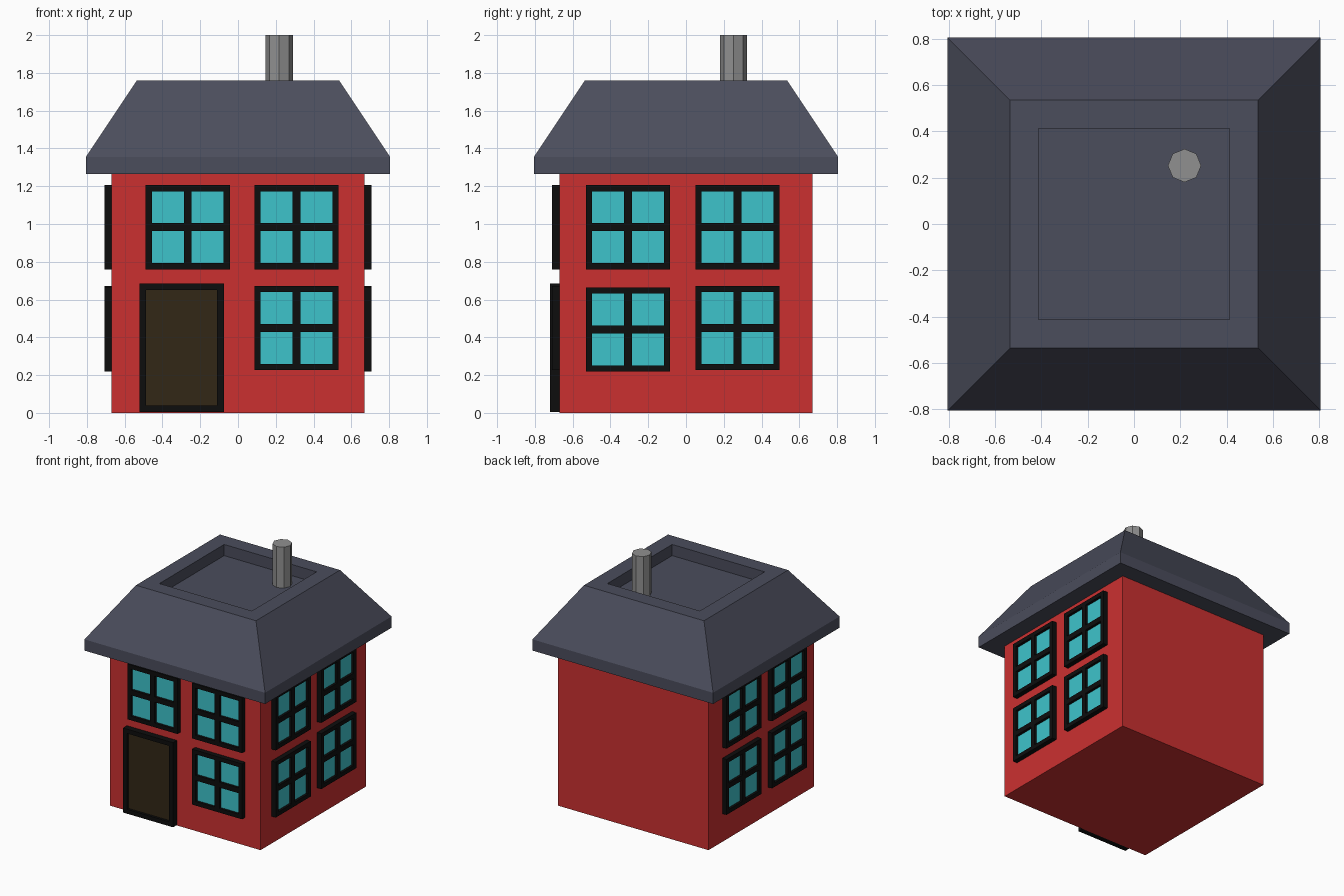
import bpy, bmesh
from math import radians
from mathutils import Matrix, Vector

if "Cube" in bpy.data.objects:
    bpy.data.objects.remove(bpy.data.objects["Cube"])


def material(name, rgb):
    m = bpy.data.materials.new(name)
    m.diffuse_color = (*rgb, 1)
    m.use_nodes = True
    m.node_tree.nodes["Principled BSDF"].inputs["Base Color"].default_value = m.diffuse_color
    return m


RED = material("red_wall", (0.6, 0.03, 0.03))
SLATE = material("slate", (0.07, 0.074, 0.107))
BLACK = material("black_frame", (0.004, 0.004, 0.004))
GLASS = material("glass", (0.048, 0.55, 0.6))
WOOD = material("dark_wood", (0.032, 0.02, 0.008))
STONE = material("chimney_grey", (0.28, 0.28, 0.28))


def make_object(name, bm, mats):
    bmesh.ops.recalc_face_normals(bm, faces=bm.faces)
    mesh = bpy.data.meshes.new(name)
    bm.to_mesh(mesh)
    bm.free()
    for m in mats:
        mesh.materials.append(m)
    ob = bpy.data.objects.new(name, mesh)
    bpy.context.collection.objects.link(ob)
    return ob


def square_loft(name, profile, mat):
    """Square rings of (half width, z), joined and capped at both ends."""
    bm = bmesh.new()
    rings = [[bm.verts.new((sx * r, sy * r, z))
              for sx, sy in ((-1, -1), (1, -1), (1, 1), (-1, 1))]
             for r, z in profile]
    for a, b in zip(rings, rings[1:]):
        for i in range(4):
            j = (i + 1) % 4
            bm.faces.new((a[i], a[j], b[j], b[i]))
    bm.faces.new(rings[0])
    bm.faces.new(rings[-1])
    return make_object(name, bm, [mat])


def framed_panel(name, u, z, us, zs, depth, turn, panel_mat, recess=0.02):
    """Raised frame on a wall; every odd grid cell is a recessed panel."""
    bm = bmesh.new()
    front = -WALL - depth
    grid = [[bm.verts.new((u + a, front, z + b)) for a in us] for b in zs]
    panels = []
    for r in range(len(zs) - 1):
        for c in range(len(us) - 1):
            f = bm.faces.new((grid[r][c], grid[r][c + 1],
                              grid[r + 1][c + 1], grid[r + 1][c]))
            if r % 2 and c % 2:
                panels.append(f)
    # outer sides of the frame, back to the wall
    rim = [e for e in bm.edges if e.is_boundary]
    ext = bmesh.ops.extrude_edge_only(bm, edges=rim)["geom"]
    bmesh.ops.translate(bm, vec=Vector((0, depth, 0)),
                        verts=[g for g in ext if isinstance(g, bmesh.types.BMVert)])
    # recessed panes
    ext = bmesh.ops.extrude_face_region(bm, geom=panels)["geom"]
    bmesh.ops.translate(bm, vec=Vector((0, recess, 0)),
                        verts=[g for g in ext if isinstance(g, bmesh.types.BMVert)])
    for g in ext:
        if isinstance(g, bmesh.types.BMFace):
            g.material_index = 1
    bmesh.ops.delete(bm, geom=[f for f in panels if f.is_valid], context='FACES_ONLY')
    bmesh.ops.transform(bm, matrix=Matrix.Rotation(radians(turn), 4, 'Z'), verts=bm.verts)
    return make_object(name, bm, [BLACK, panel_mat])


WALL = 0.67

# Walls and roof with a sunken top
square_loft("walls", [(WALL, 0), (WALL, 1.27)], RED)
square_loft("roof", [(0.805, 1.265), (0.805, 1.355), (0.535, 1.76),
                     (0.412, 1.76), (0.412, 1.67)], SLATE)

# Chimney
bm = bmesh.new()
bmesh.ops.create_cone(bm, cap_ends=True, segments=8, radius1=0.072, radius2=0.072,
                      depth=0.34, matrix=Matrix.Translation((0.218, 0.252, 1.83)))
make_object("chimney", bm, [STONE])

# Windows: four panes each, front wall then both side walls
PANES = (-0.223, -0.19, -0.021, 0.021, 0.19, 0.223)
for i, (u, z) in enumerate([(-0.266, 0.983), (0.31, 0.983), (0.31, 0.45)]):
    framed_panel(f"front_window_{i + 1}", u, z, PANES, PANES, 0.04, 0, GLASS)
for side, turn, sign in (("right", 90, 1), ("left", -90, -1)):
    for i, (y, z) in enumerate([(-0.307, 0.983), (0.272, 0.983),
                                (-0.307, 0.442), (0.272, 0.45)]):
        framed_panel(f"{side}_window_{i + 1}", sign * y, z, PANES, PANES,
                     0.038, turn, GLASS)

# Front door
framed_panel("front_door", -0.298, 0, (-0.223, -0.188, 0.188, 0.223),
             (0.004, 0.039, 0.65, 0.685), 0.05, 0, WOOD)
